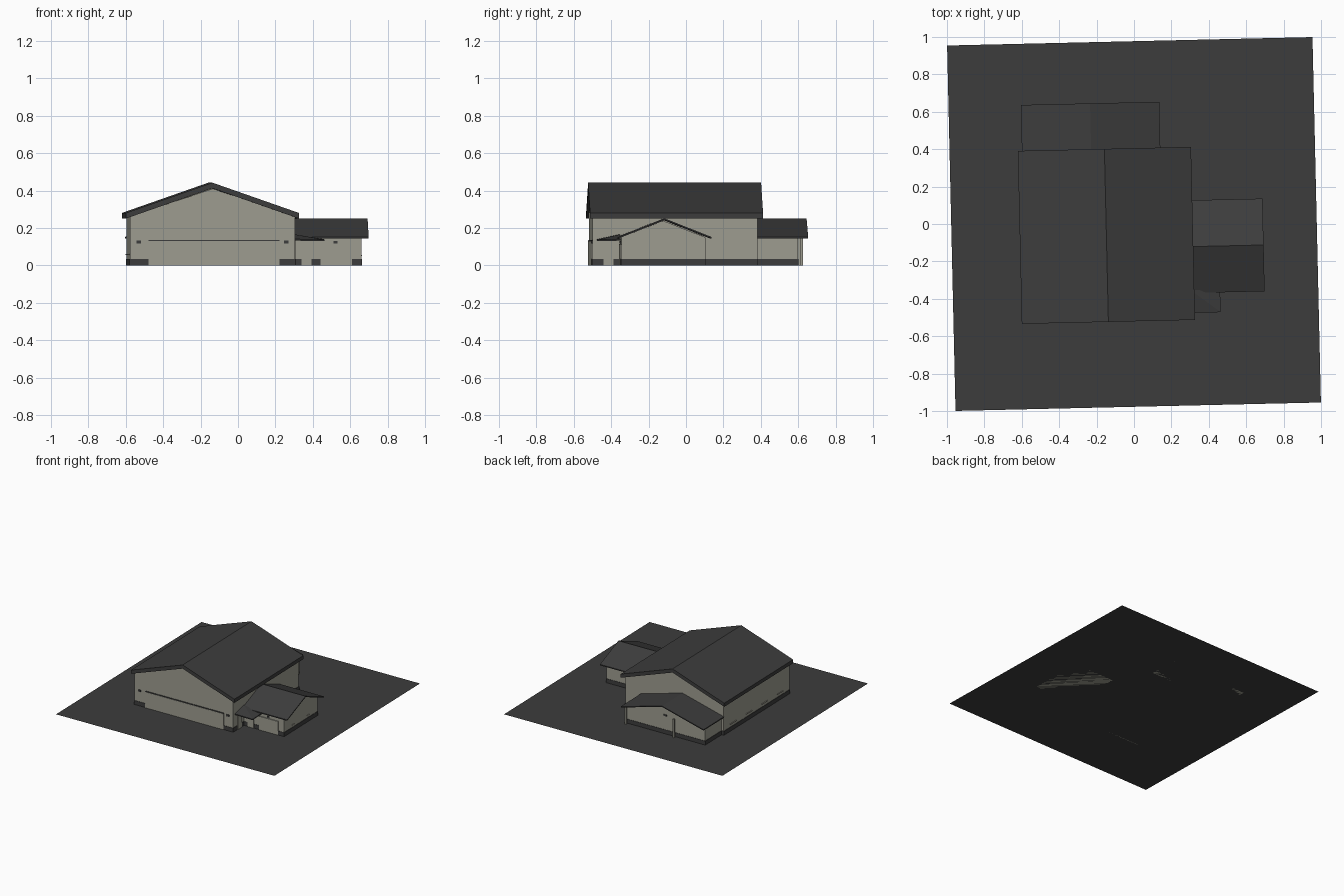
import bpy
import math
from mathutils import Matrix

if "Cube" in bpy.data.objects:
    bpy.data.objects.remove(bpy.data.objects["Cube"])

ROT = Matrix.Rotation(math.radians(1.32), 4, 'Z')


def material(name, rgb):
    m = bpy.data.materials.new(name)
    m.diffuse_color = (*rgb, 1)
    m.use_nodes = True
    m.node_tree.nodes["Principled BSDF"].inputs["Base Color"].default_value = m.diffuse_color
    return m


DARK = material("dark grey", (0.046, 0.046, 0.046))
WALL = material("pale stone", (0.34, 0.335, 0.28))


def mesh(name, verts, faces, mat):
    me = bpy.data.meshes.new(name)
    me.from_pydata(verts, [], faces)
    me.materials.append(mat)
    me.transform(ROT)  # the whole plot is turned slightly
    ob = bpy.data.objects.new(name, me)
    bpy.context.collection.objects.link(ob)
    return ob


def prism(name, profile, a, b, axis, mat):
    """Extrude a (horizontal, z) profile along x or y from a to b."""
    n = len(profile)
    if axis == 'y':
        verts = [(u, t, z) for t in (a, b) for u, z in profile]
    else:
        verts = [(t, u, z) for t in (a, b) for u, z in profile]
    faces = [tuple(range(n)), tuple(range(2 * n - 1, n - 1, -1))]
    faces += [(i, i + n, (i + 1) % n + n, (i + 1) % n) for i in range(n)]
    if axis == 'x':
        faces = [f[::-1] for f in faces]
    # profiles run anticlockwise seen from the front
    return mesh(name, verts, faces, mat)


def box(name, x0, x1, y0, y1, z0, z1, mat):
    return prism(name, [(x0, z0), (x1, z0), (x1, z1), (x0, z1)], y0, y1, 'y', mat)


def roof(name, lo, hi, eave, ridge, thick, a, b, axis):
    mid = (lo + hi) / 2
    prism(name, [(lo, eave - thick), (mid, ridge - thick), (hi, eave - thick),
                 (hi, eave), (mid, ridge), (lo, eave)], a, b, axis, DARK)


def walls(name, lo, hi, side, top, a, b, axis):
    prism(name, [(lo, 0), (hi, 0), (hi, side), ((lo + hi) / 2, top), (lo, side)],
          a, b, axis, WALL)


# ground plot
h = 0.977
mesh("ground", [(-h, -h, 0), (h, -h, 0), (h, h, 0), (-h, h, 0)], [(0, 1, 2, 3)], DARK)

# main hall
walls("hall_walls", -0.588, 0.293, 0.26, 0.41, -0.506, 0.376, 'y')
roof("hall_roof", -0.612, 0.314, 0.28, 0.442, 0.03, -0.52, 0.405, 'y')
box("hall_plinth", -0.591, 0.296, -0.509, 0.379, 0, 0.033, DARK)

# rear wing
walls("rear_wing_walls", -0.568, 0.138, 0.148, 0.238, 0.37, 0.595, 'y')
roof("rear_wing_roof", -0.59, 0.15, 0.152, 0.25, 0.008, 0.376, 0.65, 'y')
box("rear_wing_plinth", -0.571, 0.141, 0.37, 0.598, 0, 0.033, DARK)
for x in (-0.3, 0.13):
    box("rear_wing_post", x - 0.006, x + 0.006, 0.606, 0.622, 0, 0.15, WALL)

# side wing
walls("side_wing_walls", -0.36, 0.088, 0.15, 0.238, 0.29, 0.652, 'x')
roof("side_wing_roof", -0.376, 0.12, 0.152, 0.25, 0.008, 0.293, 0.69, 'x')
box("side_wing_plinth", 0.29, 0.655, -0.363, 0.091, 0, 0.033, DARK)

# garage door with a dark lintel line and two wall lamps
box("garage_door", -0.49, 0.21, -0.513, -0.506, 0, 0.13, WALL)
box("garage_lintel", -0.49, 0.21, -0.511, -0.506, 0.13, 0.136, DARK)
for x in (-0.543, 0.247):
    box("hall_lamp", x - 0.012, x + 0.012, -0.512, -0.506, 0.117, 0.132, DARK)

# side wing doors and lamp
box("side_garage_door", 0.432, 0.602, -0.367, -0.36, 0, 0.112, WALL)
box("side_lamp", 0.502, 0.524, -0.366, -0.36, 0.118, 0.131, DARK)
box("entrance_door", 0.33, 0.385, -0.367, -0.36, 0, 0.115, WALL)
box("hall_side_door", 0.293, 0.3, -0.448, -0.395, 0, 0.135, WALL)

# corner porch canopy sloping out from the inner corner
x0, x1, y0, y1 = 0.293, 0.452, -0.482, -0.36
cor = [(x0, y0, 0.14), (x1, y0, 0.137), (x1, y1, 0.14), (x0, y1, 0.166)]
low = [(x, y, z - 0.008) for x, y, z in cor]
mesh("porch_canopy", cor + low,
     [(0, 1, 3), (1, 2, 3), (5, 4, 7), (6, 5, 7)]
     + [(i, i + 4, (i + 1) % 4 + 4, (i + 1) % 4) for i in range(4)], DARK)

# small window sills and rear lamp
for y in (-0.38, -0.17, 0.04, 0.25):
    box("hall_sill", -0.594, -0.588, y - 0.04, y + 0.04, 0.055, 0.06, WALL)
for y in (-0.24, -0.04):
    box("side_sill", 0.652, 0.657, y - 0.012, y + 0.012, 0.05, 0.055, WALL)
box("rear_lamp", -0.225, -0.2, 0.595, 0.6, 0.145, 0.158, DARK)
